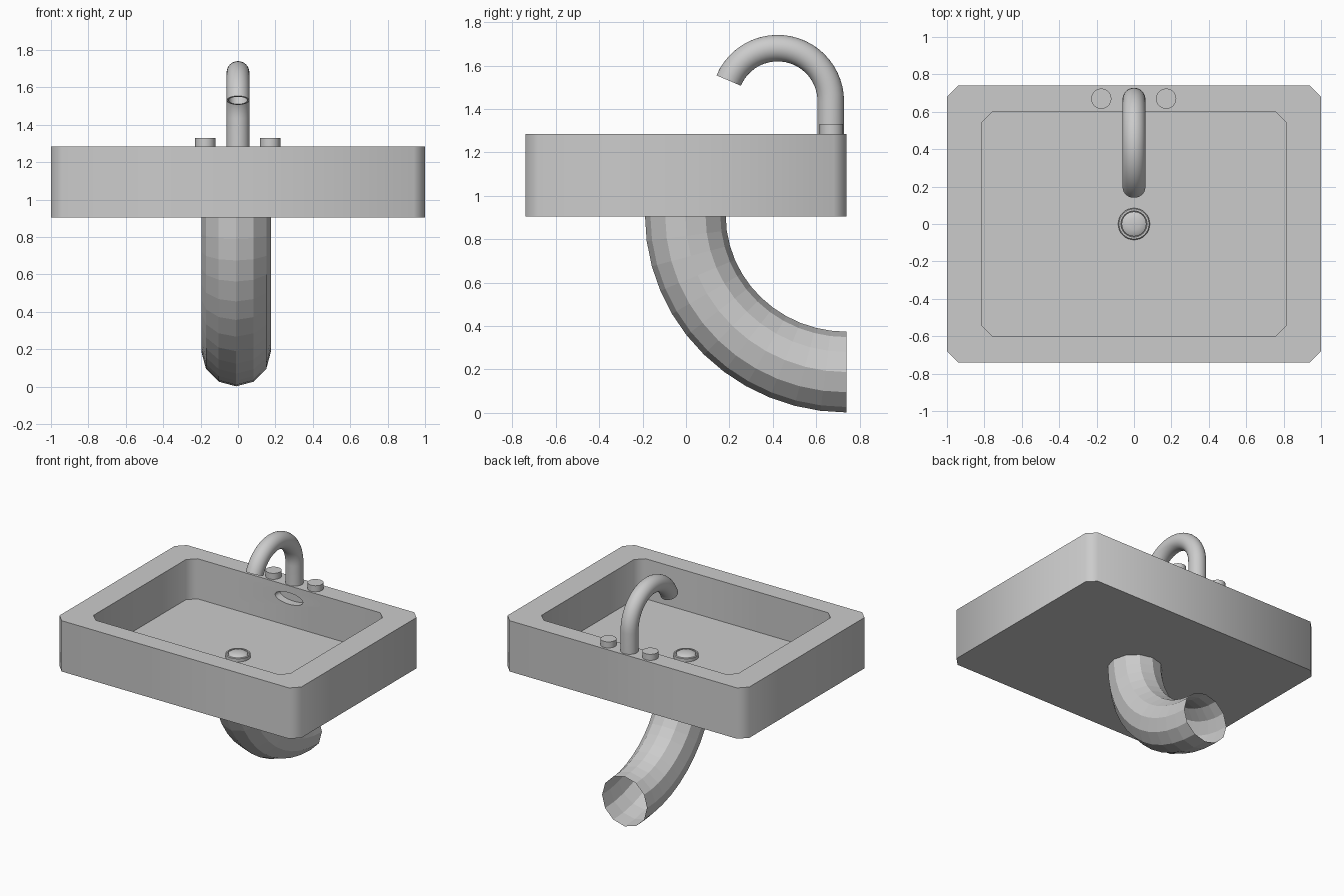
import bpy, bmesh
from math import sin, cos, pi, radians
from mathutils import Vector

if "Cube" in bpy.data.objects:
    bpy.data.objects.remove(bpy.data.objects["Cube"])


def make(name, bm, smooth=None):
    bmesh.ops.recalc_face_normals(bm, faces=bm.faces)
    me = bpy.data.meshes.new(name)
    bm.to_mesh(me)
    bm.free()
    ob = bpy.data.objects.new(name, me)
    bpy.context.collection.objects.link(ob)
    if smooth:
        shade(ob, smooth)
    return ob


def shade(ob, angle):
    bpy.ops.object.select_all(action='DESELECT')
    ob.select_set(True)
    bpy.context.view_layer.objects.active = ob
    bpy.ops.object.shade_smooth_by_angle(angle=radians(angle))


def loft(bm, rings, cap_start=False, cap_end=False):
    """Skin a list of closed rings of points."""
    vs = [[bm.verts.new(p) for p in r] for r in rings]
    n = len(vs[0])
    for a, b in zip(vs, vs[1:]):
        for i in range(n):
            j = (i + 1) % n
            bm.faces.new((a[i], a[j], b[j], b[i]))
    if cap_start:
        bm.faces.new(vs[0])
    if cap_end:
        bm.faces.new(vs[-1])


def octagon(x, y, c, z):
    return [(x - c, -y, z), (x, c - y, z), (x, y - c, z), (x - c, y, z),
            (c - x, y, z), (-x, y - c, z), (-x, c - y, z), (c - x, -y, z)]


def lathe(name, profile, x, y, n=32):
    bm = bmesh.new()
    loft(bm, [[(x + r * cos(2 * pi * i / n), y + r * sin(2 * pi * i / n), z)
               for i in range(n)] for r, z in profile], True, True)
    return make(name, bm, 40)


def yz_ring(x, c, tangent, r, n):
    """Circle around a point of a path lying in the yz plane."""
    t = Vector((0, *tangent)).normalized()
    side = Vector((0, t.z, -t.y))
    return [Vector((x, *c)) + r * (sin(2 * pi * i / n) * Vector((1, 0, 0))
            + cos(2 * pi * i / n) * side) for i in range(n)]


# Basin with chamfered corners and overflow opening in the back wall
bm = bmesh.new()
loft(bm, [octagon(1, .74, .06, .905), octagon(1, .74, .06, 1.285),
          octagon(.813, .602, .057, 1.285), octagon(.813, .602, .057, .985)], True, True)
basin = make("basin", bm)
bm = bmesh.new()
loft(bm, [[(.115 * cos(2 * pi * i / 32), y, 1.19 + .043 * sin(2 * pi * i / 32))
           for i in range(32)] for y in (.55, .66)], True, True)
cutter = make("overflow_cutter", bm)
cutter.hide_render = True
mod = basin.modifiers.new("overflow", 'BOOLEAN')
mod.operation, mod.object, mod.solver = 'DIFFERENCE', cutter, 'EXACT'
bpy.context.view_layer.objects.active = basin
bpy.ops.object.modifier_apply(modifier=mod.name)
bpy.data.objects.remove(cutter)
shade(basin, 50)

# Low-poly open drain pipe, a quarter bend towards the wall
bm = bmesh.new()
rings = []
for i in range(13):
    a = pi / 2 * i / 12
    rings.append(yz_ring(-.01, (.74 - .743 * cos(a), .91 - .722 * sin(a)),
                         (sin(a), -cos(a)), .186, 12))
loft(bm, rings)
make("drain_pipe", bm)

# Hollow gooseneck spout
path = [((.667, 1.28), (0, 1))]
for i in range(25):
    a = radians(157) * i / 24
    path.append(((.422 + .245 * cos(a), 1.435 + .245 * sin(a)), (-sin(a), cos(a))))
bm = bmesh.new()
rings = [yz_ring(0, c, t, .061, 32) for c, t in path]
rings += [yz_ring(0, c, t, .05, 32) for c, t in path[:-8:-1]]
loft(bm, rings, True, True)
make("spout", bm, 40)

# Tap knobs
for label, x in (("left", -.175), ("right", .172)):
    lathe(label + "_knob", [(.054, 1.28), (.054, 1.33)], x, .67)

# Drain ring and domed stopper
lathe("drain_ring", [(.085, .98), (.085, 1.008), (.08, 1.013), (.07, 1.013), (.068, 1.0)], 0, 0)
lathe("drain_stopper", [(.066, .99), (.066, 1.01), (.055, 1.017), (.03, 1.022), (.005, 1.024)], 0, 0)
